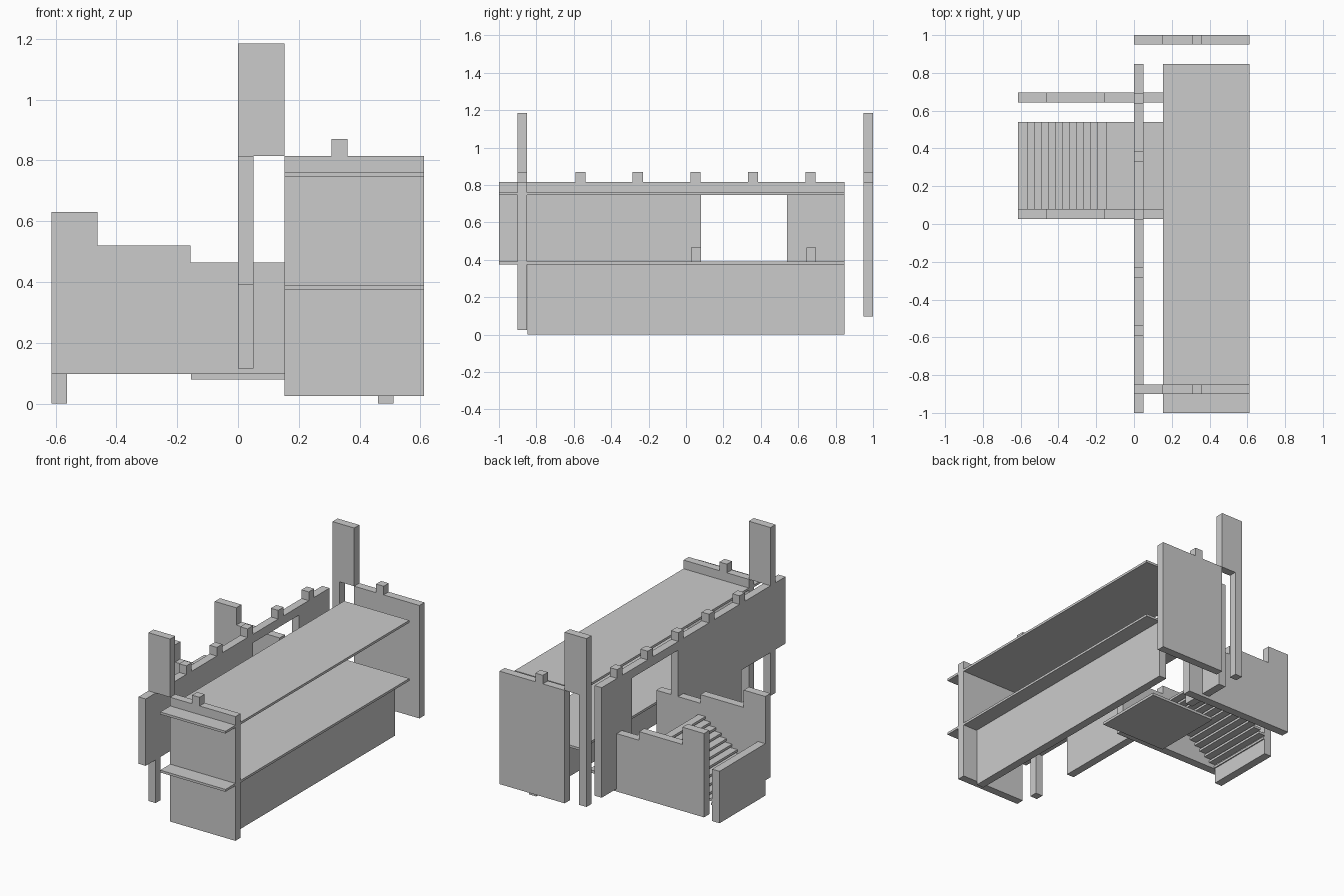
import bpy
import bmesh

if "Cube" in bpy.data.objects:
    bpy.data.objects.remove(bpy.data.objects["Cube"])


def box(name, x, y, z):
    """Axis-aligned board given by its (min, max) on each axis."""
    return prism(name, [(x[0], z[0]), (x[1], z[0]), (x[1], z[1]), (x[0], z[1])], y, 'Y')


def prism(name, profile, span, axis):
    """Extrude a flat outline: axis Y takes (x, z) points, axis X takes (y, z) points."""
    def place(p, d):
        return (p[0], d, p[1]) if axis == 'Y' else (d, p[0], p[1])
    bm = bmesh.new()
    face = bm.faces.new([bm.verts.new(place(p, span[0])) for p in profile])
    ext = bmesh.ops.extrude_face_region(bm, geom=[face])
    verts = [g for g in ext['geom'] if isinstance(g, bmesh.types.BMVert)]
    d = span[1] - span[0]
    bmesh.ops.translate(bm, verts=verts, vec=(0, d, 0) if axis == 'Y' else (d, 0, 0))
    bmesh.ops.recalc_face_normals(bm, faces=bm.faces)
    mesh = bpy.data.meshes.new(name)
    bm.to_mesh(mesh)
    bm.free()
    ob = bpy.data.objects.new(name, mesh)
    bpy.context.collection.objects.link(ob)
    return ob


# Two long thin shelves and the board holding up the lower one
for name, z in (("lower_shelf", 0.375), ("upper_shelf", 0.745)):
    box(name, (0.153, 0.612), (-1.0, 0.847), (z, z + 0.015))
box("shelf_support", (0.46, 0.512), (-0.847, 0.847), (0.0, 0.375))

# End panels, each with a top tab and a tall post set beside it
for name, y, bottom in (("front_end", -0.9, 0.025), ("back_end", 0.949, 0.097)):
    span = (y, y + 0.051)
    prism(name + "_panel", [(0.153, bottom), (0.612, bottom), (0.612, 0.815), (0.36, 0.815),
                            (0.36, 0.87), (0.307, 0.87), (0.307, 0.815), (0.153, 0.815)], span, 'Y')
    prism(name + "_post", [(0, 0.115), (0.051, 0.115), (0.051, 0.815), (0.153, 0.815),
                           (0.153, 1.185), (0, 1.185)], span, 'Y')

# Long wall with a doorway, two legs and a row of tabs along the top
outline = [(-1.0, 0.39), (-0.56, 0.39), (-0.56, 0.115), (0.08, 0.115), (0.08, 0.76),
           (0.54, 0.76), (0.54, 0.115), (0.847, 0.115), (0.847, 0.815)]
for c in (0.665, 0.358, 0.05, -0.258, -0.565):
    outline += [(c + 0.027, 0.815), (c + 0.027, 0.87), (c - 0.027, 0.87), (c - 0.027, 0.815)]
outline.append((-1.0, 0.815))
prism("long_wall", outline, (0.0, 0.051), 'X')

# Stepped side walls of the stairway
for name, y in (("stair_wall_front", 0.027), ("stair_wall_back", 0.643)):
    prism(name, [(-0.614, 0.097), (0.153, 0.097), (0.153, 0.465), (-0.157, 0.465),
                 (-0.157, 0.52), (-0.462, 0.52), (-0.462, 0.63), (-0.614, 0.63)],
          (y, y + 0.053), 'Y')

# Stairway floor, front board and treads
box("stair_floor", (-0.155, 0.305), (0.08, 0.54), (0.08, 0.097))
box("stair_front_board", (-0.614, -0.562), (0.08, 0.54), (0.0, 0.33))
for i in range(12):
    x = -0.605 + 0.0375 * i
    z = 0.115 + 0.025 * i
    box(f"stair_tread_{i + 1}", (x, x + 0.05), (0.08, 0.54), (z - 0.015, z))
